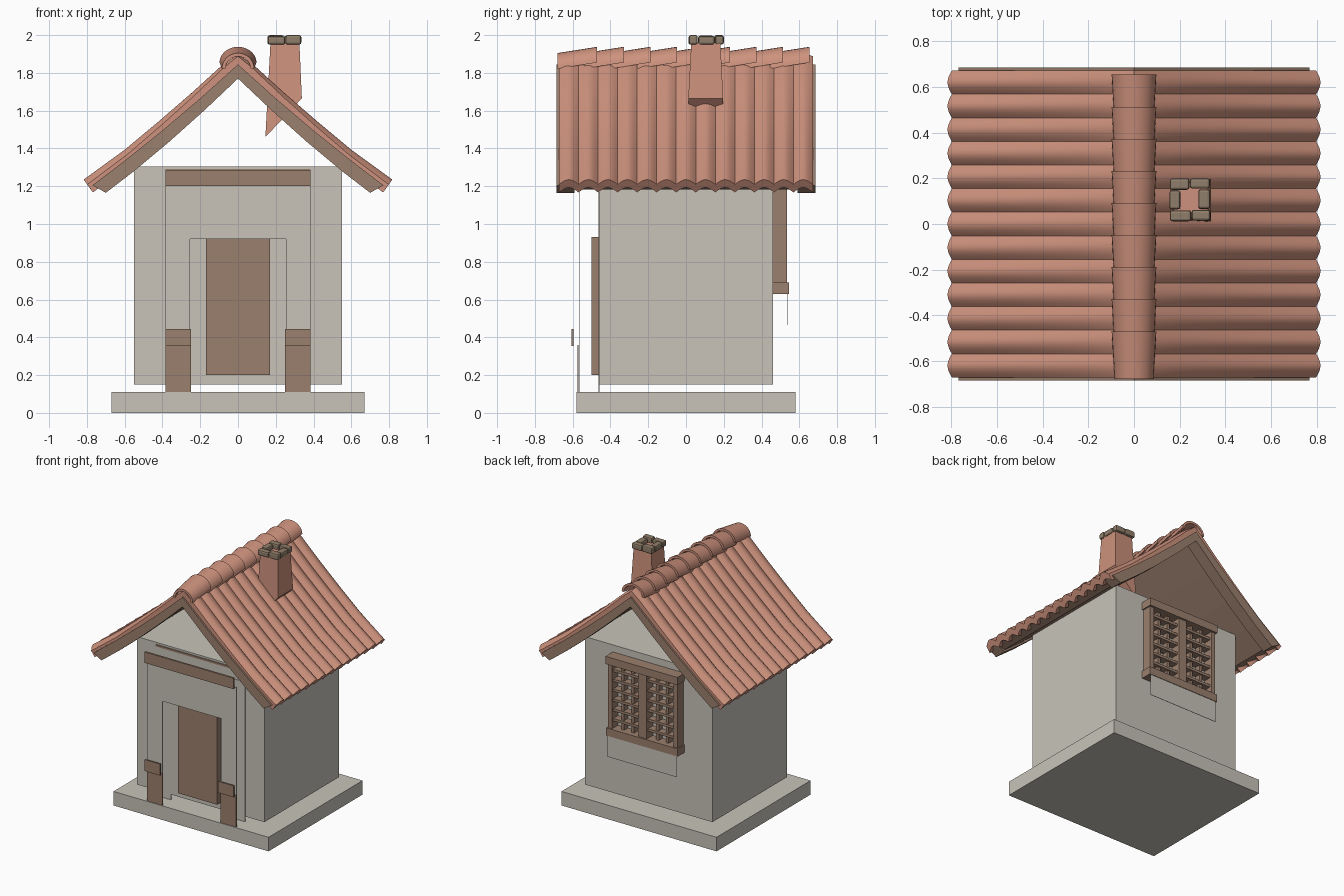
import bpy, bmesh, math
from mathutils import Vector

cube = bpy.data.objects.get("Cube")
if cube:
    bpy.data.objects.remove(cube, do_unlink=True)


def material(name, rgb):
    m = bpy.data.materials.new(name)
    m.use_nodes = True
    m.diffuse_color = (*rgb, 1)
    m.node_tree.nodes["Principled BSDF"].inputs["Base Color"].default_value = (*rgb, 1)
    return m


PLASTER = material("pale plaster", (0.58, 0.55, 0.49))
WOOD = material("brown wood", (0.33, 0.215, 0.155))
CLAY = material("terracotta", (0.61, 0.285, 0.205))
STONE = material("grey brown stone", (0.28, 0.21, 0.145))


def make(name, bm, mat, smooth=False):
    bmesh.ops.recalc_face_normals(bm, faces=bm.faces)
    me = bpy.data.meshes.new(name)
    bm.to_mesh(me)
    bm.free()
    me.materials.append(mat)
    ob = bpy.data.objects.new(name, me)
    bpy.context.collection.objects.link(ob)
    if smooth:
        bpy.ops.object.select_all(action='DESELECT')
        ob.select_set(True)
        bpy.context.view_layer.objects.active = ob
        bpy.ops.object.shade_smooth_by_angle(angle=math.radians(35))
    return ob


def box(name, x, y, z, mat, bevel=0):
    bm = bmesh.new()
    bmesh.ops.create_cube(bm, size=1)
    for v in bm.verts:
        for i, (lo, hi) in enumerate((x, y, z)):
            v.co[i] = lo if v.co[i] < 0 else hi
    ob = make(name, bm, mat)
    if bevel:
        mod = ob.modifiers.new("soft edges", 'BEVEL')
        mod.width, mod.segments = bevel, 2
    return ob


def mirrored(name, x, y, z, mat):
    box(name + "_left", x, y, z, mat)
    box(name + "_right", (-x[1], -x[0]), y, z, mat)


def extrude(name, profile, y0, y1, mat):
    """Extrude an x-z outline along y."""
    bm = bmesh.new()
    face = bm.faces.new([bm.verts.new((x, y0, z)) for x, z in profile])
    out = bmesh.ops.extrude_face_region(bm, geom=[face])
    moved = [v for v in out["geom"] if isinstance(v, bmesh.types.BMVert)]
    bmesh.ops.translate(bm, vec=(0, y1 - y0, 0), verts=moved)
    return make(name, bm, mat)


# Plinth and house body
box("plinth", (-0.67, 0.67), (-0.58, 0.58), (0, 0.11), PLASTER)
box("walls", (-0.55, 0.55), (-0.46, 0.46), (0.15, 1.305), PLASTER)

# Porch: two thin arch panels, door, posts and lintel
half_arch = [(0.255, 0.92), (0.255, 0.11), (0.385, 0.11), (0.385, 1.2)]
arch = half_arch + [(-x, z) for x, z in reversed(half_arch)]
extrude("porch_arch_front", arch, -0.567, -0.563, PLASTER)
extrude("porch_arch_back", arch, -0.463, -0.459, PLASTER)
box("door", (-0.17, 0.17), (-0.5, -0.45), (0.2, 0.93), WOOD)
mirrored("porch_post", (0.25, 0.385), (-0.574, -0.569), (0.11, 0.36), WOOD)
mirrored("porch_post_cap", (0.25, 0.385), (-0.605, -0.595), (0.355, 0.445), WOOD)
box("porch_lintel", (-0.385, 0.385), (-0.605, -0.59), (1.2, 1.285), WOOD)
box("wall_strip", (-0.385, 0.385), (-0.467, -0.455), (1.275, 1.29), WOOD)

# Back window with lattice
box("window_head", (-0.31, 0.31), (0.455, 0.55), (1.19, 1.25), WOOD)
box("window_sill", (-0.31, 0.31), (0.455, 0.545), (0.63, 0.69), WOOD)
box("window_mullion", (-0.035, 0.035), (0.455, 0.535), (0.69, 1.19), WOOD)
mirrored("window_jamb", (0.265, 0.3), (0.455, 0.535), (0.69, 1.19), WOOD)
for i in range(6):
    z = 0.745 + i * 0.077
    mirrored("window_slat_%d" % i, (0.035, 0.265), (0.46, 0.52), (z, z + 0.02), WOOD)
for i, x in enumerate((0.095, 0.18)):
    mirrored("window_bar_%d" % i, (x, x + 0.024), (0.455, 0.505), (0.69, 1.19), WOOD)
box("window_apron", (-0.3, 0.3), (0.538, 0.541), (0.465, 0.64), PLASTER)

# Roof timber: ceiling boards and deeper gable boards
upper = [(0, 1.845), (0.2, 1.665), (0.4, 1.495), (0.6, 1.335), (0.77, 1.205)]
lower = [(0.7, 1.165), (0.55, 1.28), (0.37, 1.43), (0.18, 1.6), (0, 1.77)]


def gable_outline(lift):
    right = upper + [(x, z + lift) for x, z in lower]
    left = [(-x, z) for x, z in reversed(right) if x > 0]
    return right + left


extrude("ceiling_boards", gable_outline(0.018), -0.6, 0.6, WOOD)
extrude("gable_boards_front", gable_outline(0), -0.685, -0.59, WOOD)
extrude("gable_boards_back", gable_outline(0), 0.59, 0.685, WOOD)

# Corrugated tile slopes
crest = [Vector(p) for p in ((0, 1.9), (0.085, 1.84), (0.25, 1.69),
                             (0.42, 1.543), (0.6, 1.393), (0.817, 1.235))]
HALF, WAVES, STEPS = 0.672, 13, 8
for label, side in (("left", 1), ("right", -1)):
    bm = bmesh.new()
    rows = []
    for i, p in enumerate(crest):
        t = crest[min(i + 1, len(crest) - 1)] - crest[max(i - 1, 0)]
        n = Vector((-t.y, t.x)).normalized()
        depth = 0.012 + 0.02 * i / (len(crest) - 1)
        if i == 0:
            n = Vector((0, 1))
        row = []
        for j in range(WAVES * STEPS + 1):
            u = j / STEPS
            q = p - n * depth * (1 - abs(math.sin(math.pi * u)))
            row.append(bm.verts.new((side * q.x, HALF * (2 * u / WAVES - 1), q.y)))
        rows.append(row)
    for a, b in zip(rows, rows[1:]):
        for j in range(len(a) - 1):
            bm.faces.new((a[j], b[j], b[j + 1], a[j + 1]))
    bmesh.ops.recalc_face_normals(bm, faces=bm.faces)
    bm.normal_update()
    if sum(f.normal.z for f in bm.faces) < 0:
        bmesh.ops.reverse_faces(bm, faces=bm.faces)
    # Give the sheet a lower skin and closed rim
    rim = [e for e in bm.edges if e.is_boundary]
    top = list(bm.verts)
    low = {v: bm.verts.new(v.co - Vector((side * 0.03, 0, 0.042))) for v in top}
    for v in rows[0]:
        low[v].co.x = 0
    for f in list(bm.faces):
        bm.faces.new([low[v] for v in reversed(f.verts)])
    for e in rim:
        a, b = e.verts
        bm.faces.new((a, b, low[b], low[a]))
    make("roof_tiles_" + label, bm, CLAY, smooth=True)

# Overlapping ridge tiles, each rising towards the back
SEG = 14
for k in range(9):
    y = -0.68 + k * 0.1405
    bm = bmesh.new()
    rings = []
    for yy, base, wide, tall in ((y, 1.822, 0.085, 0.083), (y + 0.21, 1.855, 0.098, 0.083)):
        for shrink in (0, 0.018):
            ring = []
            for s in range(SEG + 1):
                a = math.pi * s / SEG
                ring.append(bm.verts.new(((wide - shrink) * math.cos(a), yy,
                                          base + (tall - shrink) * math.sin(a))))
            rings.append(ring)
    o0, i0, o1, i1 = rings
    for a, b in ((o0, o1), (o1, i1), (i1, i0), (i0, o0)):
        for s in range(SEG):
            bm.faces.new((a[s], a[s + 1], b[s + 1], b[s]))
    for s in (0, SEG):
        bm.faces.new((o0[s], o1[s], i1[s], i0[s]))
    make("ridge_tile_%d" % (k + 1), bm, CLAY, smooth=True)

# Chimney: tapered shaft with a slanted foot
bm = bmesh.new()
bmesh.ops.create_cube(bm, size=1)
for v in bm.verts:
    inner, front, foot = v.co.x < 0, v.co.y < 0, v.co.z < 0
    if foot:
        v.co = (0.145 if inner else 0.338, 0.012 if front else 0.197, 1.46 if inner else 1.665)
    else:
        v.co = (0.172 if inner else 0.325, 0.028 if front else 0.182, 1.96)
make("chimney_shaft", bm, CLAY)

# Ring of rounded stones on the chimney
stones = [((0.157, 0.243), (0.15, 0.2)), ((0.245, 0.332), (0.155, 0.2)),
          ((0.157, 0.25), (0.012, 0.06)), ((0.252, 0.335), (0.015, 0.062)),
          ((0.155, 0.203), (0.064, 0.148)), ((0.282, 0.333), (0.066, 0.152))]
for i, (x, y) in enumerate(stones):
    drop = 0.003 * (i % 3)
    box("chimney_stone_%d" % (i + 1), x, y, (1.95, 2.0 - drop), STONE, bevel=0.011)
